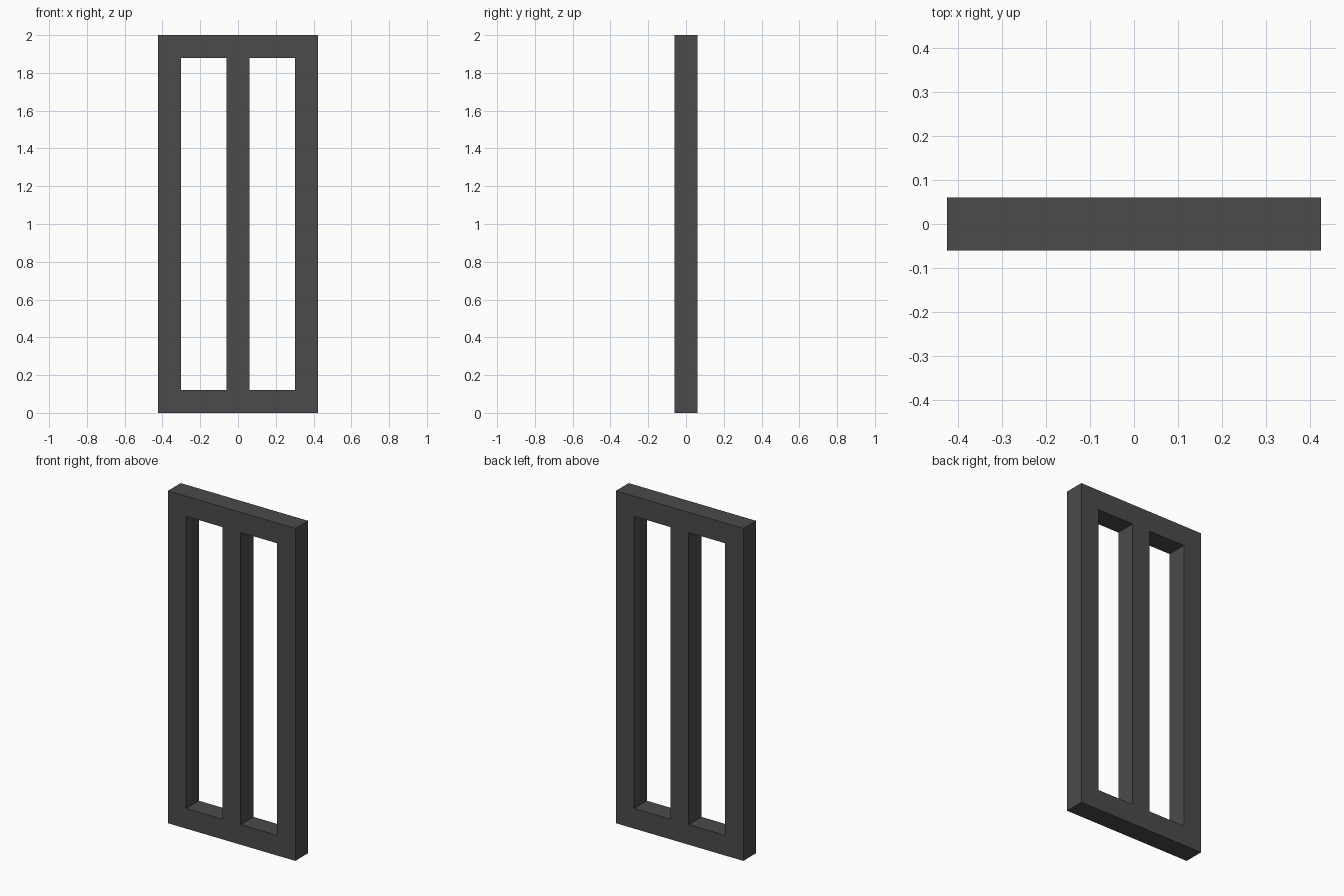
import bpy, bmesh
from mathutils import Vector

if "Cube" in bpy.data.objects:
    bpy.data.objects.remove(bpy.data.objects["Cube"])

BAR = 0.1212               # bar width and depth
HALF_W, HEIGHT = 3.5 * BAR, 2.0

# Grid lines of the frame: side, opening, mullion, opening, side
xs = [-HALF_W, -2.5 * BAR, -BAR / 2, BAR / 2, 2.5 * BAR, HALF_W]
zs = [0, BAR, HEIGHT - BAR, HEIGHT]

# Front outline, leaving the two tall openings empty
bm = bmesh.new()
grid = [[bm.verts.new((x, -BAR / 2, z)) for z in zs] for x in xs]
for i in range(len(xs) - 1):
    for k in range(len(zs) - 1):
        if k == 1 and i in (1, 3):
            continue
        bm.faces.new((grid[i][k], grid[i + 1][k], grid[i + 1][k + 1], grid[i][k + 1]))

# Extrude to full depth
ext = bmesh.ops.extrude_face_region(bm, geom=bm.faces[:], use_keep_orig=True)
moved = [g for g in ext["geom"] if isinstance(g, bmesh.types.BMVert)]
bmesh.ops.translate(bm, verts=moved, vec=Vector((0, BAR, 0)))
bmesh.ops.recalc_face_normals(bm, faces=bm.faces[:])

mesh = bpy.data.meshes.new("window_frame")
bm.to_mesh(mesh)
bm.free()

# Single dark grey colour
mat = bpy.data.materials.new("dark grey")
mat.diffuse_color = (0.07, 0.07, 0.07, 1)
mat.use_nodes = True
mat.node_tree.nodes["Principled BSDF"].inputs["Base Color"].default_value = mat.diffuse_color
mesh.materials.append(mat)

frame = bpy.data.objects.new("window_frame", mesh)
bpy.context.collection.objects.link(frame)
